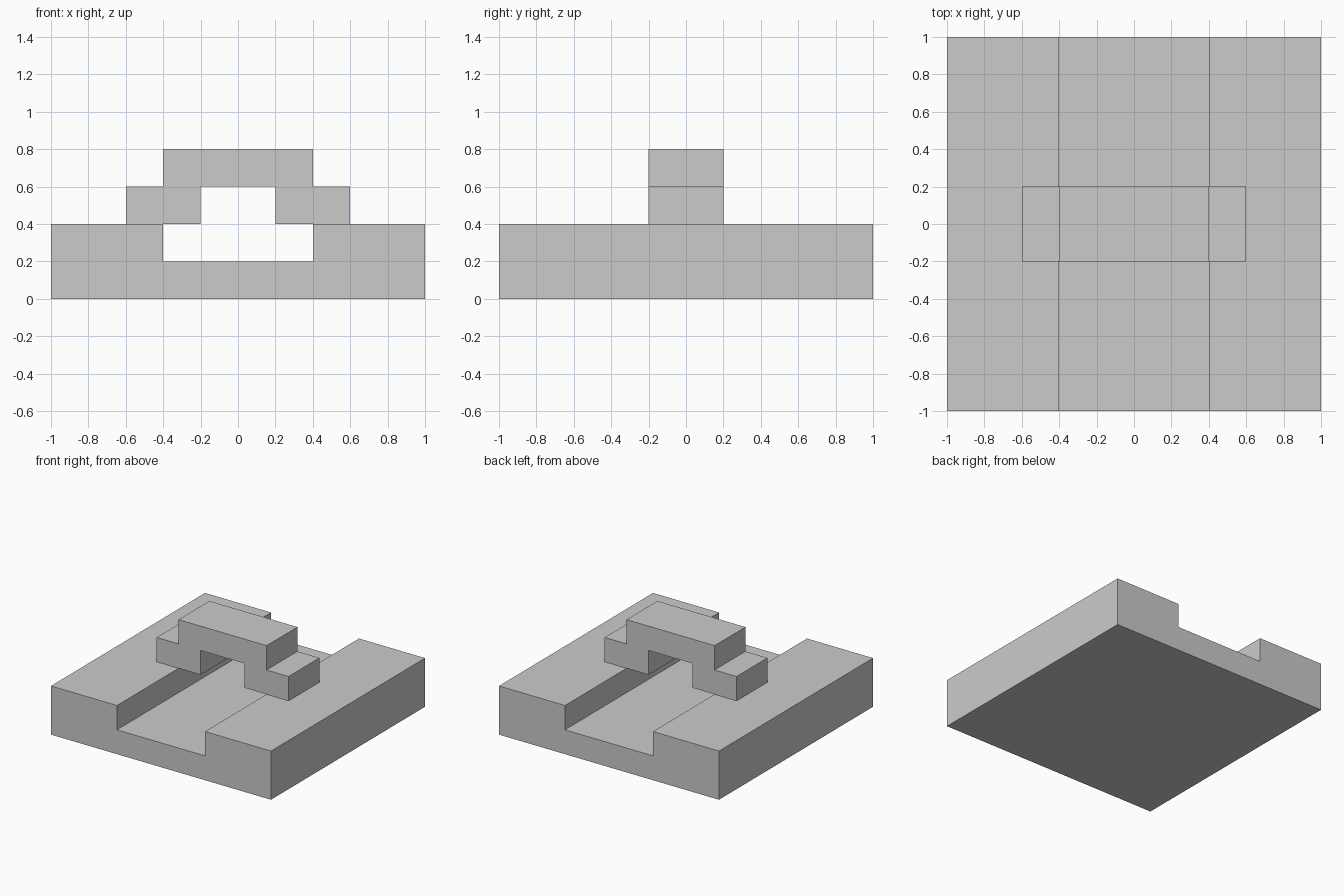
import bpy
import bmesh

if "Cube" in bpy.data.objects:
    bpy.data.objects.remove(bpy.data.objects["Cube"])


def extrude_profile(name, half, y_half):
    """Mirror a right-hand (x, z) half outline across x = 0 and extrude it along y."""
    outline = half + [(-x, z) for x, z in reversed(half)]
    bm = bmesh.new()
    face = bm.faces.new([bm.verts.new((x, -y_half, z)) for x, z in outline])
    moved = bmesh.ops.extrude_face_region(bm, geom=[face])["geom"]
    verts = [v for v in moved if isinstance(v, bmesh.types.BMVert)]
    bmesh.ops.translate(bm, verts=verts, vec=(0, 2 * y_half, 0))
    bmesh.ops.recalc_face_normals(bm, faces=bm.faces[:])
    mesh = bpy.data.meshes.new(name)
    bm.to_mesh(mesh)
    bm.free()
    obj = bpy.data.objects.new(name, mesh)
    bpy.context.collection.objects.link(obj)
    return obj


# Square ground slab with a channel running front to back
extrude_profile("channel_base", [(1, 0), (1, 0.4), (0.4, 0.4), (0.4, 0.2)], 1)

# Stepped bridge spanning the channel
extrude_profile("bridge", [(0.2, 0.6), (0.2, 0.4), (0.6, 0.4), (0.6, 0.6),
                           (0.4, 0.6), (0.4, 0.8)], 0.2)
